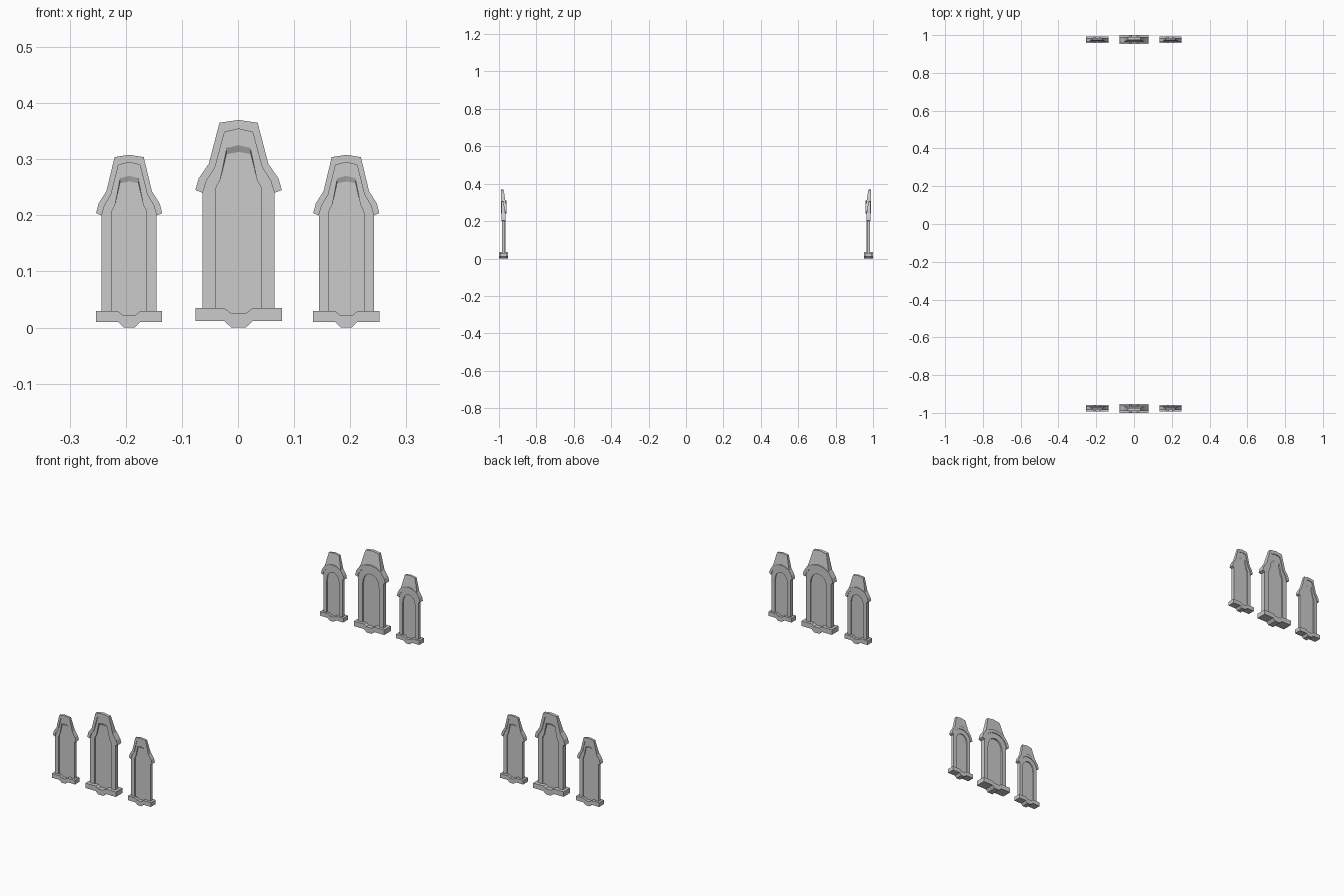
import bpy, bmesh
from mathutils import Matrix, Vector

if "Cube" in bpy.data.objects:
    bpy.data.objects.remove(bpy.data.objects["Cube"])


def mirror(half):
    """Complete a left half profile (bottom to top) to the right side."""
    return half + [(-x, z) for x, z in reversed(half) if abs(x) > 1e-6]


def loft(name, loops, mat, ring=False):
    """Join equal-length loops of 3D points; cap the ends or close into a ring."""
    bm = bmesh.new()
    rows = [[bm.verts.new(mat @ Vector(p)) for p in lp] for lp in loops]
    n = len(rows[0])
    pairs = list(zip(rows, rows[1:]))
    if ring:
        pairs.append((rows[-1], rows[0]))
    else:
        bm.faces.new(rows[0])
        bm.faces.new(rows[-1])
    for a, b in pairs:
        for i in range(n):
            j = (i + 1) % n
            bm.faces.new((a[i], a[j], b[j], b[i]))
    bmesh.ops.recalc_face_normals(bm, faces=bm.faces)
    me = bpy.data.meshes.new(name)
    bm.to_mesh(me)
    bm.free()
    ob = bpy.data.objects.new(name, me)
    bpy.context.collection.objects.link(ob)


def at(pts, y):
    return [(x, y, z) for x, z in pts]


# Half profiles (x, z) of the large window; outer face is -y
sill = mirror([(-.026, .035), (-.077, .035), (-.077, .012), (-.026, .012), (-.013, 0)])
sill += [(.014, .026), (-.014, .026)]
point_outer = [(-.064, .012), (-.064, .24), (-.057, .262), (-.042, .285), (-.025, .348), (0, .354)]
point_glass = [(-.041, .02), (-.041, .245), (-.039, .252), (-.033, .262), (-.021, .32), (0, .325)]
point_deep = point_glass[:4] + [(-.022, .307), (0, .311)]
arch_outer = [(-.064, .012), (-.064, .24), (-.058, .258), (-.044, .277), (-.021, .29), (0, .293)]
arch_glass = [(-.041, .02), (-.041, .215), (-.037, .238), (-.028, .254), (-.015, .263), (0, .266)]
hood_point = [(-.077, .245), (-.071, .266), (-.053, .292), (-.034, .365), (0, .37)]
hood_arch = [(-.077, .245), (-.071, .266), (-.053, .292), (-.025, .305), (0, .309)]


def window(tag, mat):
    # sill with dropped centre
    loft(tag + "_sill", [at(sill, -.024), at(sill, .024)], mat)
    # outer pointed frame with sloping reveal, inner arched frame
    po, pg, pd = mirror(point_outer), mirror(point_glass), mirror(point_deep)
    loft(tag + "_pointed_frame", [at(po, 0), at(po, -.009), at(pg, -.009), at(pd, -.002)], mat, True)
    ao, ag = mirror(arch_outer), mirror(arch_glass)
    loft(tag + "_arched_frame", [at(ao, 0), at(ao, .012), at(ag, .012), at(ag, .003)], mat, True)
    # glass pane
    loft(tag + "_glass", [at(pg, -.003), at(pg, .005)], mat)
    # hood mouldings on both faces
    for part, out, inner, y0, y1 in (("pointed_hood", hood_point, point_outer[1:], -.013, .001),
                                     ("arched_hood", hood_arch, arch_outer[1:], -.002, .016)):
        band = mirror(out) + mirror(inner)[::-1]
        loft(f"{tag}_{part}", [at(band, y0), at(band, y1)], mat)
    # gable block, its inner face leaning outward to the top
    g = mirror(hood_point[2:])
    loft(tag + "_gable", [at(g, -.002), [(x, .013 - (z - .292) * .16, z) for x, z in g]], mat)


# Three windows on each of the two walls, outer faces pointing outward
for wall, s in (("front", 1), ("back", -1)):
    for pos, x, size in (("left", -.194, (.765, .72, .832)),
                         ("centre", .001, (1, 1, 1)),
                         ("right", .193, (.765, .72, .832))):
        m = Matrix.Translation((x, -.976 * s, 0)) @ Matrix.Diagonal((size[0], size[1] * s, size[2], 1))
        window(f"{wall}_{pos}_window", m)
